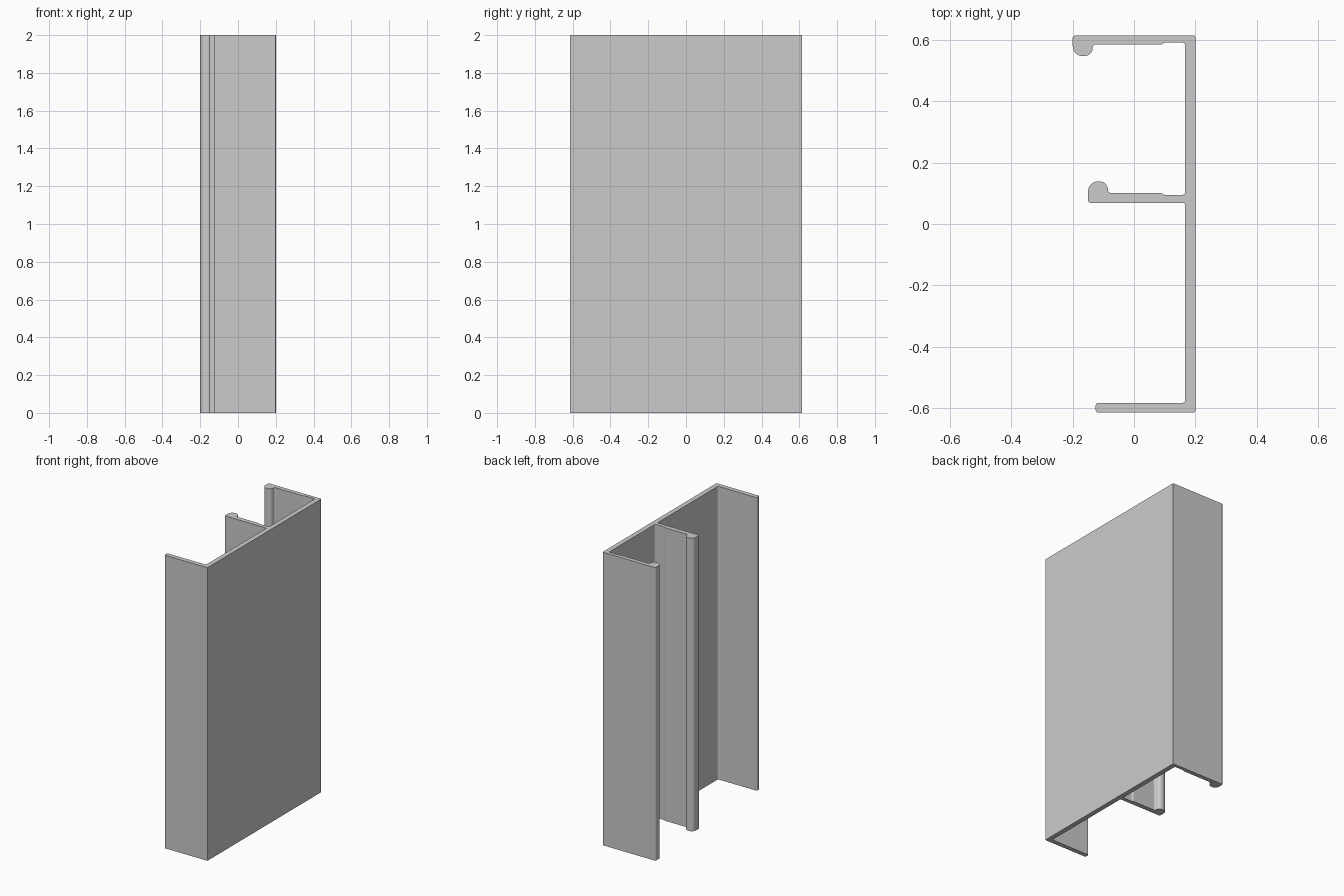
import bpy
import bmesh
import math
from mathutils import Vector

cube = bpy.data.objects.get("Cube")
if cube:
    bpy.data.objects.remove(cube, do_unlink=True)

HEIGHT = 2.0
STEPS = 8

# Cross-section corners: x, y, rounding radius
PROFILE = [
    # outer back, and the web's outside
    (-0.20, 0.615, 0.008), (0.20, 0.615, 0.005), (0.20, -0.615, 0.005),
    # front flange
    (-0.125, -0.615, 0.008), (-0.125, -0.584, 0.008), (0.167, -0.584, 0.010),
    # middle flange with its bead
    (0.167, 0.069, 0.008), (-0.150, 0.069, 0.008), (-0.150, 0.139, 0.0325),
    (-0.085, 0.139, 0.0265), (-0.085, 0.101, 0.011), (0.088, 0.101, 0.008),
    (0.100, 0.095, 0.008), (0.167, 0.095, 0.010),
    # back flange with its inward bead
    (0.167, 0.592, 0.010), (0.100, 0.592, 0.008), (0.088, 0.586, 0.008),
    (-0.135, 0.586, 0.011), (-0.135, 0.548, 0.0265), (-0.20, 0.548, 0.0325),
]


def rounded(corners):
    """Replace every corner with a tangent arc."""
    points = []
    for i, (x, y, radius) in enumerate(corners):
        corner = Vector((x, y))
        to_prev = (Vector(corners[i - 1][:2]) - corner).normalized()
        to_next = (Vector(corners[(i + 1) % len(corners)][:2]) - corner).normalized()
        half = to_prev.angle(to_next) / 2
        centre = corner + (to_prev + to_next).normalized() * radius / math.sin(half)
        reach = radius / math.tan(half)
        start = (corner + to_prev * reach - centre).normalized()
        end = (corner + to_next * reach - centre).normalized()
        steps = STEPS if half < 1 else 2
        for s in range(steps + 1):
            points.append(centre + start.slerp(end, s / steps).normalized() * radius)
    return points


# Extruded channel
bm = bmesh.new()
base = bm.faces.new([bm.verts.new((p.x, p.y, 0)) for p in rounded(PROFILE)])
extruded = bmesh.ops.extrude_face_region(bm, geom=[base], use_keep_orig=True)
top = [v for v in extruded["geom"] if isinstance(v, bmesh.types.BMVert)]
bmesh.ops.translate(bm, verts=top, vec=(0, 0, HEIGHT))
bmesh.ops.recalc_face_normals(bm, faces=bm.faces)
mesh = bpy.data.meshes.new("channel_extrusion")
bm.to_mesh(mesh)
bm.free()
channel = bpy.data.objects.new("channel_extrusion", mesh)
bpy.context.collection.objects.link(channel)

# Plain grey metal
grey = bpy.data.materials.new("plain grey")
grey.use_nodes = True
colour = (0.6, 0.6, 0.6, 1)
grey.diffuse_color = colour
grey.node_tree.nodes["Principled BSDF"].inputs["Base Color"].default_value = colour
mesh.materials.append(grey)

# Smooth rounds with flat walls
bpy.ops.object.select_all(action="DESELECT")
channel.select_set(True)
bpy.context.view_layer.objects.active = channel
bpy.ops.object.shade_smooth_by_angle(angle=math.radians(30))
weighted = channel.modifiers.new("flat_walls", "WEIGHTED_NORMAL")
weighted.keep_sharp = True
